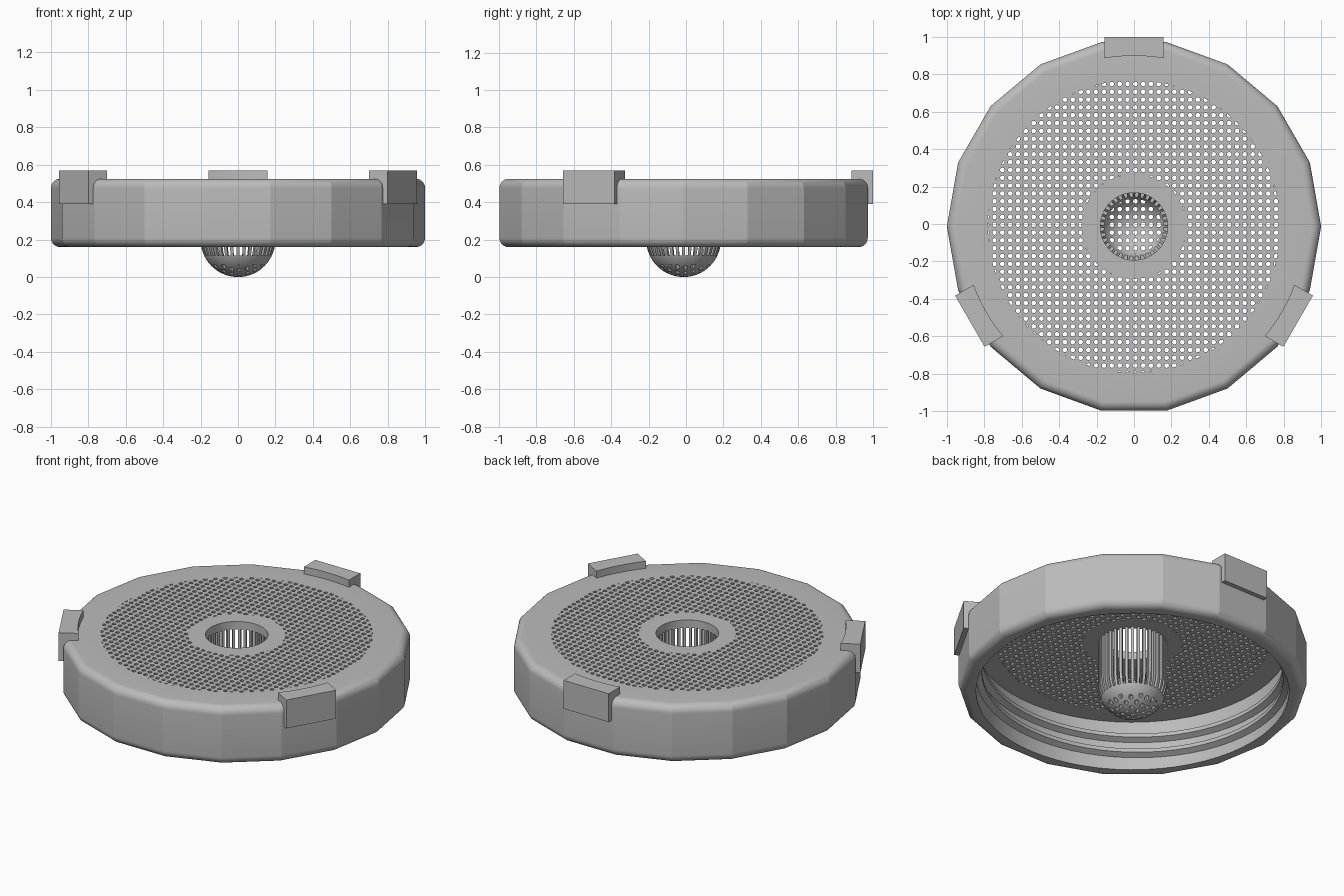
import bpy, bmesh, math
from mathutils import Matrix, Vector

old = bpy.data.objects.get("Cube")
if old:
    bpy.data.objects.remove(old, do_unlink=True)

CENTRE_Y = -0.013
BASE, TOP, PLATE = 0.16, 0.525, 0.475      # lid bottom, lid top, plate underside
FILLET, BOWL = 0.05, 0.2

grey = bpy.data.materials.new("lid_grey")
grey.use_nodes = True
colour = (0.5, 0.5, 0.5, 1)
grey.diffuse_color = colour
grey.node_tree.nodes["Principled BSDF"].inputs["Base Color"].default_value = colour


def to_object(bm, name):
    bmesh.ops.recalc_face_normals(bm, faces=bm.faces)
    mesh = bpy.data.meshes.new(name)
    bm.to_mesh(mesh)
    bm.free()
    obj = bpy.data.objects.new(name, mesh)
    obj.location.y = CENTRE_Y
    bpy.context.collection.objects.link(obj)
    return obj


def lathe(name, profile, sides=64, closed=False):
    """Revolve a profile of (radius, height) points about the z axis."""
    bm = bmesh.new()
    verts = [bm.verts.new((r, 0, z)) for r, z in profile]
    pairs = list(zip(verts, verts[1:]))
    if closed:
        pairs.append((verts[-1], verts[0]))
    edges = [bm.edges.new(p) for p in pairs]
    bmesh.ops.spin(bm, geom=verts + edges, cent=(0, 0, 0), axis=(0, 0, 1),
                   angle=math.tau, steps=sides, use_merge=True)
    bmesh.ops.remove_doubles(bm, verts=bm.verts, dist=1e-5)
    return to_object(bm, name)


def cylinder(name, radius, low, high):
    return lathe(name, [(0, low), (radius, low), (radius, high), (0, high)])


def combine(obj, tool, operation="DIFFERENCE"):
    """Apply a boolean and discard the tool."""
    tool.hide_render = True
    mod = obj.modifiers.new("cut", "BOOLEAN")
    mod.operation, mod.solver, mod.object = operation, "MANIFOLD", tool
    bpy.context.view_layer.objects.active = obj
    bpy.ops.object.modifier_apply(modifier=mod.name)
    bpy.data.objects.remove(tool, do_unlink=True)


def finish(obj, angle):
    obj.data.materials.clear()
    obj.data.materials.append(grey)
    for face in obj.data.polygons:
        face.material_index = 0
    bpy.ops.object.select_all(action="DESELECT")
    obj.select_set(True)
    bpy.context.view_layer.objects.active = obj
    bpy.ops.object.shade_smooth_by_angle(angle=math.radians(angle))


def hole_grid(low, high, inner, outer):
    """Square grid of vertical pins, trimmed to a ring or a disc."""
    step, radius = 0.0418, 0.0125
    bm = bmesh.new()
    for i in range(-20, 21):
        for j in range(-20, 21):
            x, y = i * step + 0.007, j * step + 0.009
            if inner - radius < math.hypot(x, y) < outer + radius:
                bmesh.ops.create_cone(
                    bm, cap_ends=True, segments=10, radius1=radius, radius2=radius,
                    depth=high - low, matrix=Matrix.Translation((x, y, (low + high) / 2)))
    pins = to_object(bm, "hole_pins")
    low, high = low + 0.01, high - 0.01
    if inner > 0:
        limit = lathe("limit", [(inner, low), (outer, low), (outer, high), (inner, high)],
                      closed=True)
    else:
        limit = cylinder("limit", outer, low, high)
    combine(pins, limit, "INTERSECT")
    return pins


# Lid body: faceted, rounded rim, hollow below, perforated on top
def corner(z, start):
    return [(1 - FILLET + FILLET * math.cos(a), z + FILLET * math.sin(a))
            for a in (start + math.pi / 2 * k / 8 for k in range(9))]


outline = [(0, BASE)] + corner(BASE + FILLET, -math.pi / 2) + corner(TOP - FILLET, 0) + [(0, TOP)]
body = lathe("lid_body", outline, sides=18)
combine(body, cylinder("cavity", 0.9, 0, PLATE))
combine(body, cylinder("centre_hole", BOWL, 0.3, 0.7))
combine(body, hole_grid(0.4, 0.6, 0.28, 0.782))
finish(body, 15)

# Central strainer basket: tube with a round bottom
quarter = [math.pi / 2 * k / 16 for k in range(17)]
outer = [(BOWL * math.sin(a), BOWL - BOWL * math.cos(a)) for a in quarter]
inner_r = 0.18
inner = [(inner_r * math.sin(a), BOWL - inner_r * math.cos(a)) for a in reversed(quarter)]
basket = lathe("strainer_basket", outer + [(BOWL, TOP), (inner_r, TOP)] + inner)

# Upright slots round the basket wall
bm = bmesh.new()
slot_low, slots = 0.115, 36
for k in range(slots):
    place = (Matrix.Rotation(math.tau * (k + 0.5) / slots, 4, "Z")
             @ Matrix.Translation((0.2, 0, (slot_low + PLATE) / 2))
             @ Matrix.Diagonal((0.1, 0.017, PLATE - slot_low, 1)))
    bmesh.ops.create_cube(bm, size=1, matrix=place)
combine(basket, to_object(bm, "slots"))
combine(basket, hole_grid(-0.1, 0.3, 0, 0.148))
finish(basket, 25)

# Screw thread inside the wall
bm = bmesh.new()
section = [(0.906, -0.032), (0.866, -0.012), (0.866, 0.012), (0.906, 0.032)]
turns, per_turn, pitch = 2.2, 64, 0.1
rows = []
for k in range(int(turns * per_turn) + 1):
    a = math.tau * k / per_turn
    z = 0.205 + pitch * k / per_turn
    rows.append([bm.verts.new((r * math.cos(a), r * math.sin(a), z + h)) for r, h in section])
for a, b in zip(rows, rows[1:]):
    for k in range(4):
        n = (k + 1) % 4
        bm.faces.new((a[k], a[n], b[n], b[k]))
bm.faces.new(rows[0])
bm.faces.new(rows[-1])
finish(to_object(bm, "screw_thread"), 25)

# Three clips standing over the rim, each with a curved inner face
for name, degrees in (("back_clip", 90), ("right_clip", 210), ("left_clip", 330)):
    bm = bmesh.new()
    half, reach, arc = 0.158, 1.013, 0.912
    ends = [half - 2 * half * k / 10 for k in range(11)]
    points = [(reach, -half), (reach, half)] + [(math.sqrt(arc ** 2 - y * y), y) for y in ends]
    turn = Matrix.Rotation(math.radians(degrees), 3, "Z")
    base = bm.faces.new([bm.verts.new(turn @ Vector((x, y, 0.39))) for x, y in points])
    moved = bmesh.ops.extrude_face_region(bm, geom=[base])["geom"]
    bmesh.ops.translate(bm, vec=(0, 0, 0.18),
                        verts=[v for v in moved if isinstance(v, bmesh.types.BMVert)])
    finish(to_object(bm, name), 25)
